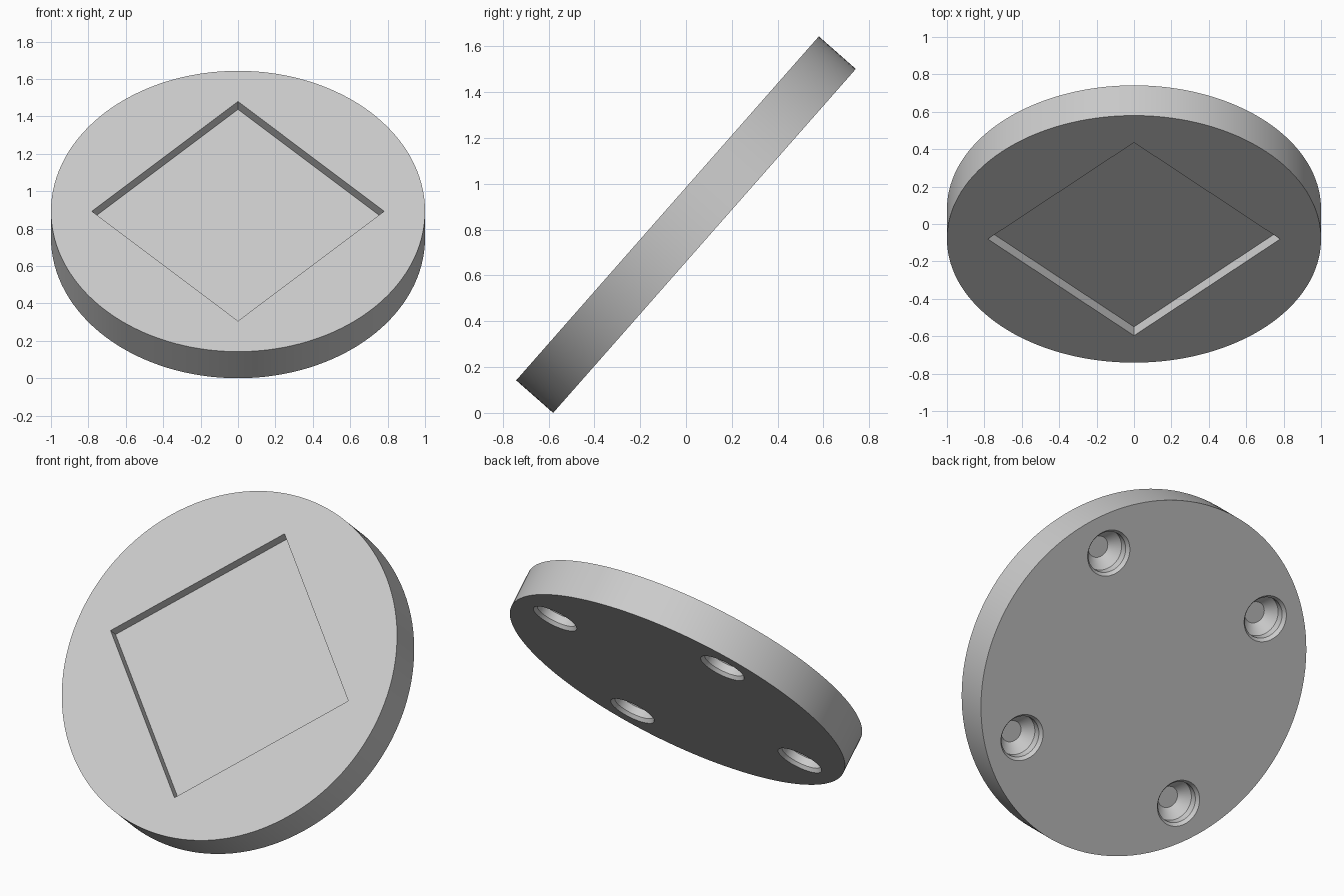
import bpy
import bmesh
from math import radians, sin, cos
from mathutils import Matrix, Vector

cube = bpy.data.objects.get("Cube")
if cube:
    bpy.data.objects.remove(cube, do_unlink=True)

RADIUS, THICK, TILT = 1.0, 0.215, radians(48.65)
POCKET_SIDE, POCKET_DEPTH = 1.105, 0.063
HOLE_OFFSET = 0.55
# radius and depth: flared rim, straight bore, conical seat
HOLE_PROFILE = [(0.145, -0.02), (0.115, 0.02), (0.115, 0.065), (0.06, 0.12)]

grey = bpy.data.materials.new("light grey")
grey.use_nodes = True
colour = (0.6, 0.6, 0.6, 1)
grey.diffuse_color = colour
grey.node_tree.nodes["Principled BSDF"].inputs["Base Color"].default_value = colour


def make_object(name, bm):
    bmesh.ops.recalc_face_normals(bm, faces=bm.faces[:])
    mesh = bpy.data.meshes.new(name)
    bm.to_mesh(mesh)
    bm.free()
    mesh.materials.append(grey)
    obj = bpy.data.objects.new(name, mesh)
    bpy.context.collection.objects.link(obj)
    return obj


def add_hole(bm, x, y, segments=48):
    """Closed turned solid cutting in from the back face."""
    rings = []
    for r, depth in HOLE_PROFILE:
        place = Matrix.Translation((x, y, depth - THICK / 2))
        ring = bmesh.ops.create_circle(bm, segments=segments, radius=r, matrix=place)
        rings.append(ring["verts"])
    for low, high in zip(rings, rings[1:]):
        for i in range(segments):
            j = (i + 1) % segments
            bm.faces.new((low[i], low[j], high[j], high[i]))
    bm.faces.new(rings[0])
    bm.faces.new(rings[-1])


# Round plate
bm = bmesh.new()
bmesh.ops.create_cone(bm, cap_ends=True, segments=128, radius1=RADIUS,
                      radius2=RADIUS, depth=THICK)
plate = make_object("round_plate", bm)

# Cutters: diamond pocket in the front, four screw holes in the back
bm = bmesh.new()
height = POCKET_DEPTH + 0.1
centre = Vector((0, 0, THICK / 2 - POCKET_DEPTH + height / 2))
bmesh.ops.create_cube(bm, size=1, matrix=Matrix.Translation(centre)
                      @ Matrix.Rotation(radians(45), 4, "Z")
                      @ Matrix.Diagonal((POCKET_SIDE, POCKET_SIDE, height, 1)))
for sx in (-1, 1):
    for sy in (-1, 1):
        add_hole(bm, sx * HOLE_OFFSET, sy * HOLE_OFFSET)
cutter = make_object("pocket_and_hole_cutter", bm)
cutter.hide_render = True

cut = plate.modifiers.new("cuts", "BOOLEAN")
cut.operation = "DIFFERENCE"
cut.solver = "EXACT"
cut.object = cutter

bpy.ops.object.select_all(action="DESELECT")
plate.select_set(True)
bpy.context.view_layer.objects.active = plate
bpy.ops.object.modifier_apply(modifier=cut.name)
bpy.data.objects.remove(cutter, do_unlink=True)
bpy.ops.object.shade_smooth_by_angle(angle=radians(20))

# Lean the plate back, resting on its lower rear edge
plate.rotation_euler.x = TILT
plate.location.z = RADIUS * sin(TILT) + THICK / 2 * cos(TILT)
